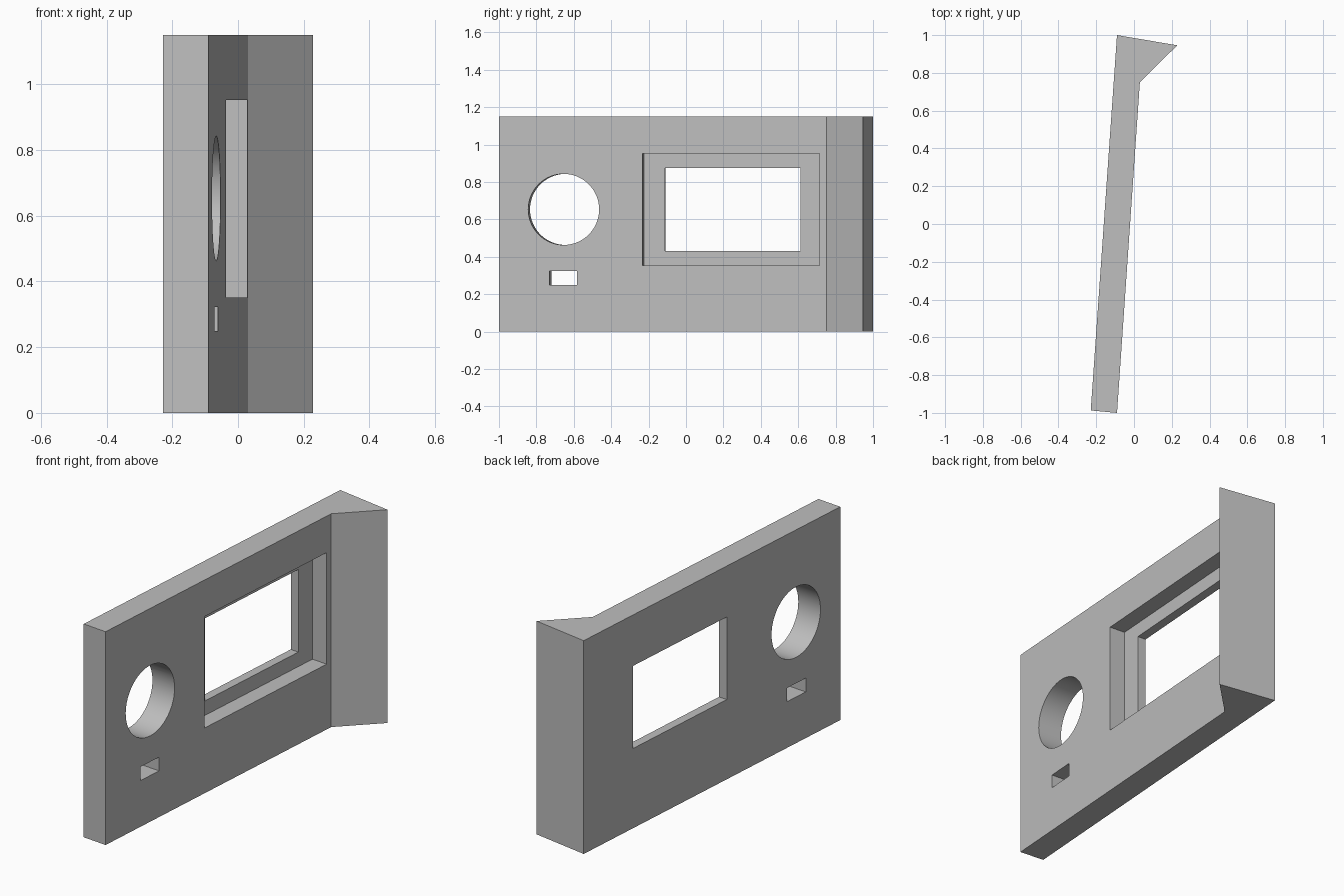
import bpy, bmesh, math
from mathutils import Matrix, Vector

if "Cube" in bpy.data.objects:
    bpy.data.objects.remove(bpy.data.objects["Cube"], do_unlink=True)

HEIGHT = 1.15
TILT = math.radians(-3.95)
# Panel frame: x points out of the front face, y runs along it
FRAME = Matrix.Translation((-0.09, -1, 0)) @ Matrix.Rotation(TILT, 4, "Z")

grey = bpy.data.materials.new("plain grey")
grey.use_nodes = True
grey.diffuse_color = (0.52, 0.52, 0.52, 1)
grey.node_tree.nodes["Principled BSDF"].inputs["Base Color"].default_value = grey.diffuse_color


def make_object(name, bm):
    mesh = bpy.data.meshes.new(name)
    bmesh.ops.recalc_face_normals(bm, faces=bm.faces)
    bm.to_mesh(mesh)
    bm.free()
    mesh.materials.append(grey)
    obj = bpy.data.objects.new(name, mesh)
    bpy.context.collection.objects.link(obj)
    return obj


def along(y):
    """Distance along the tilted face for a world y position."""
    return (y + 1) / math.cos(TILT)


def box_cutter(name, y0, y1, z0, z1, depth):
    a, b = along(y0), along(y1)
    out = 0.05
    bm = bmesh.new()
    bmesh.ops.create_cube(bm, size=1)
    bmesh.ops.scale(bm, vec=(depth + out, b - a, z1 - z0), verts=bm.verts)
    centre = Vector(((out - depth) / 2, (a + b) / 2, (z0 + z1) / 2))
    bmesh.ops.transform(bm, matrix=FRAME @ Matrix.Translation(centre), verts=bm.verts)
    return make_object(name, bm)


def round_cutter(name, y, z, radius):
    bm = bmesh.new()
    bmesh.ops.create_cone(bm, cap_ends=True, segments=64, radius1=radius, radius2=radius, depth=0.6)
    place = FRAME @ Matrix.Translation((0, along(y), z)) @ Matrix.Rotation(math.pi / 2, 4, "Y")
    bmesh.ops.transform(bm, matrix=place, verts=bm.verts)
    return make_object(name, bm)


# Panel with its flared end, extruded from the plan outline
outline = [(-0.09, -1), (0.031, 0.75), (0.229, 0.946), (-0.09, 1), (-0.229, -0.987)]
bm = bmesh.new()
base = bm.faces.new([bm.verts.new((x, y, 0)) for x, y in outline])
top = bmesh.ops.extrude_face_region(bm, geom=[base])["geom"]
bmesh.ops.translate(bm, vec=(0, 0, HEIGHT), verts=[v for v in top if isinstance(v, bmesh.types.BMVert)])
panel = make_object("front_panel", bm)

# Openings: display recess, display window, round hole and small slot
cutters = [
    box_cutter("display_recess_cutter", -0.232, 0.715, 0.352, 0.953, 0.09),
    box_cutter("display_window_cutter", -0.118, 0.607, 0.43, 0.875, 0.3),
    round_cutter("round_hole_cutter", -0.654, 0.653, 0.19),
    box_cutter("slot_cutter", -0.73, -0.584, 0.249, 0.323, 0.3),
]
bpy.context.view_layer.objects.active = panel
panel.select_set(True)
for cutter in cutters:
    cutter.hide_render = True
    cut = panel.modifiers.new(cutter.name, "BOOLEAN")
    cut.operation = "DIFFERENCE"
    cut.solver = "EXACT"
    cut.object = cutter
    bpy.ops.object.modifier_apply(modifier=cut.name)
    bpy.data.objects.remove(cutter, do_unlink=True)

bpy.ops.object.shade_smooth_by_angle(angle=math.radians(30))
